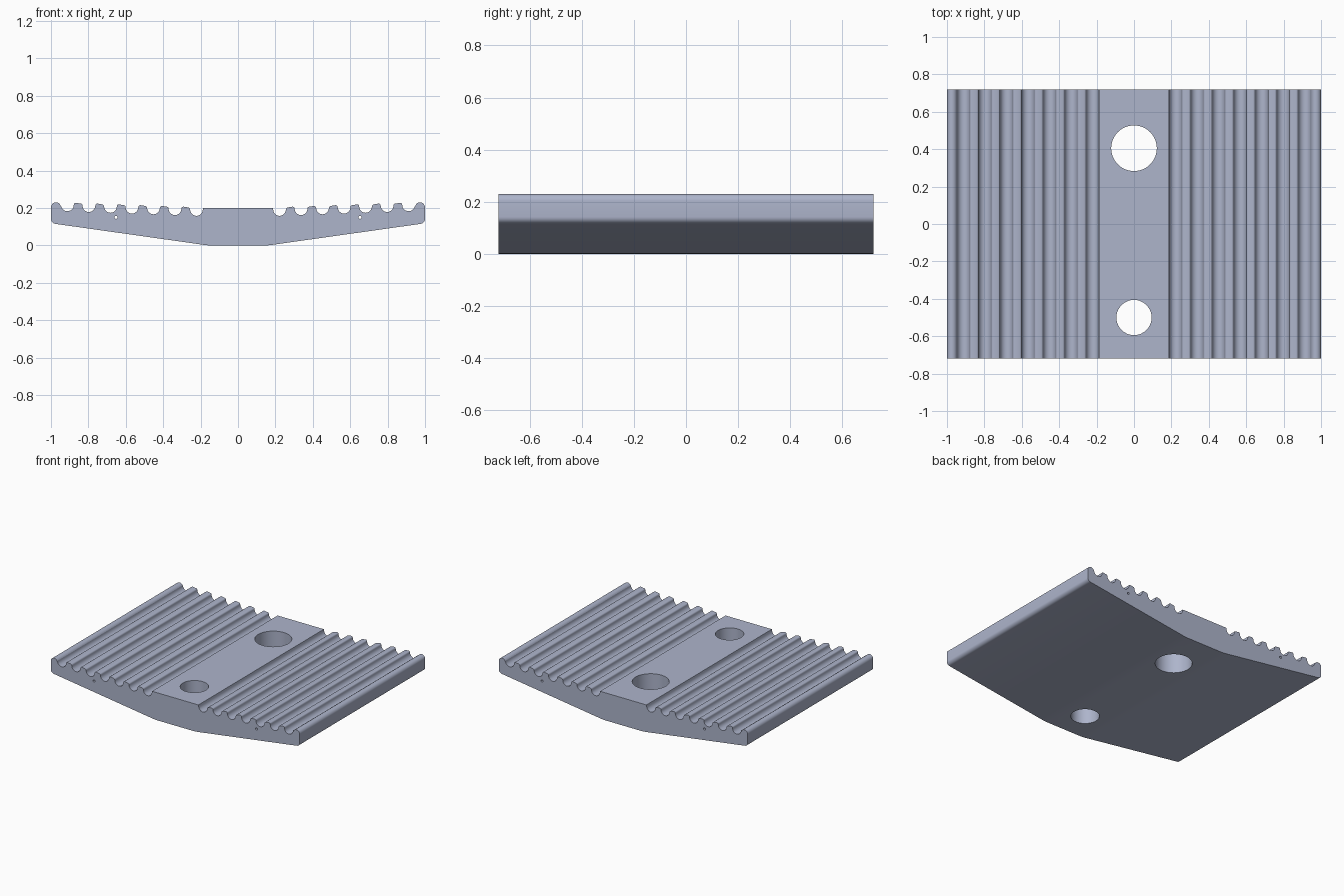
import bpy, bmesh, math

if "Cube" in bpy.data.objects:
    bpy.data.objects.remove(bpy.data.objects["Cube"])

HALF_LEN = 0.72
PITCH, FIRST, GROOVES = 0.115, 0.222, 7
R_BOWL, R_LIP, DEPTH = 0.034, 0.011, 0.045

mat = bpy.data.materials.new("blue_grey")
mat.diffuse_color = (0.42, 0.46, 0.60, 1)
mat.use_nodes = True
mat.node_tree.nodes["Principled BSDF"].inputs["Base Color"].default_value = mat.diffuse_color


def arc(cx, cz, r, a0, a1, n):
    """Points on an arc, angles in degrees."""
    out = []
    for i in range(n + 1):
        a = math.radians(a0 + (a1 - a0) * i / n)
        out.append((cx + r * math.cos(a), cz + r * math.sin(a)))
    return out


def crest(x):
    """Height of the rib tops, rising gently outwards."""
    return 0.205 + (x - 0.28) * 0.036


def half_profile():
    """Right half outline, from the bottom centre flat up to the top centre flat."""
    pts = [(0.14, 0.0), (0.16, 0.0007), (0.18, 0.0027), (0.20, 0.0055)]
    # rounded lower and upper outer corners
    pts += arc(0.973, 0.142, 0.027, -82, 0, 8)
    pts += arc(0.973, 0.203, 0.027, 0, 165, 12)
    # grooves from the outside in
    for i in reversed(range(GROOVES)):
        cx = FIRST + PITCH * i
        top = crest(cx)
        if i < GROOVES - 1:
            pts += arc(cx + R_BOWL + R_LIP, top - R_LIP, R_LIP, 90, 180, 4)
        pts += arc(cx, top - DEPTH + R_BOWL, R_BOWL, 0, -180, 12)
        if i > 0:
            pts += arc(cx - R_BOWL - R_LIP, top - R_LIP, R_LIP, 0, 90, 4)
    pts.append((FIRST - R_BOWL - 0.002, 0.2))
    return pts


def finish(obj):
    obj.data.materials.append(mat)
    bpy.context.view_layer.objects.active = obj
    obj.select_set(True)
    bpy.ops.object.shade_smooth_by_angle(angle=math.radians(32))
    obj.select_set(False)


# ribbed plate: mirrored outline extruded along y
right = half_profile()
outline = right + [(-x, z) for x, z in reversed(right)]
bm = bmesh.new()
face = bm.faces.new([bm.verts.new((x, -HALF_LEN, z)) for x, z in outline])
ext = bmesh.ops.extrude_face_region(bm, geom=[face])
for v in ext["geom"]:
    if isinstance(v, bmesh.types.BMVert):
        v.co.y = HALF_LEN
bmesh.ops.recalc_face_normals(bm, faces=bm.faces)
mesh = bpy.data.meshes.new("ribbed_plate")
bm.to_mesh(mesh)
bm.free()
plate = bpy.data.objects.new("ribbed_plate", mesh)
bpy.context.collection.objects.link(plate)


def drill(name, loc, radius, depth, sides, rot=(0, 0, 0)):
    """Cut a round hole through the plate."""
    bpy.ops.mesh.primitive_cylinder_add(vertices=sides, radius=radius, depth=depth,
                                        location=loc, rotation=rot)
    cutter = bpy.context.object
    cutter.name = name
    cutter.hide_render = True
    mod = plate.modifiers.new(name, "BOOLEAN")
    mod.operation, mod.solver, mod.object = "DIFFERENCE", "EXACT", cutter
    bpy.ops.object.select_all(action="DESELECT")
    bpy.context.view_layer.objects.active = plate
    bpy.ops.object.modifier_apply(modifier=mod.name)
    bpy.data.objects.remove(cutter)


# bolt holes and fine lengthwise bores
drill("large_hole", (0, 0.405, 0.1), 0.122, 1, 64)
drill("small_hole", (0, -0.5, 0.1), 0.094, 1, 64)
for s in (-1, 1):
    drill("bore", (s * 0.652, 0, 0.15), 0.008, 2, 16, (math.pi / 2, 0, 0))

finish(plate)
